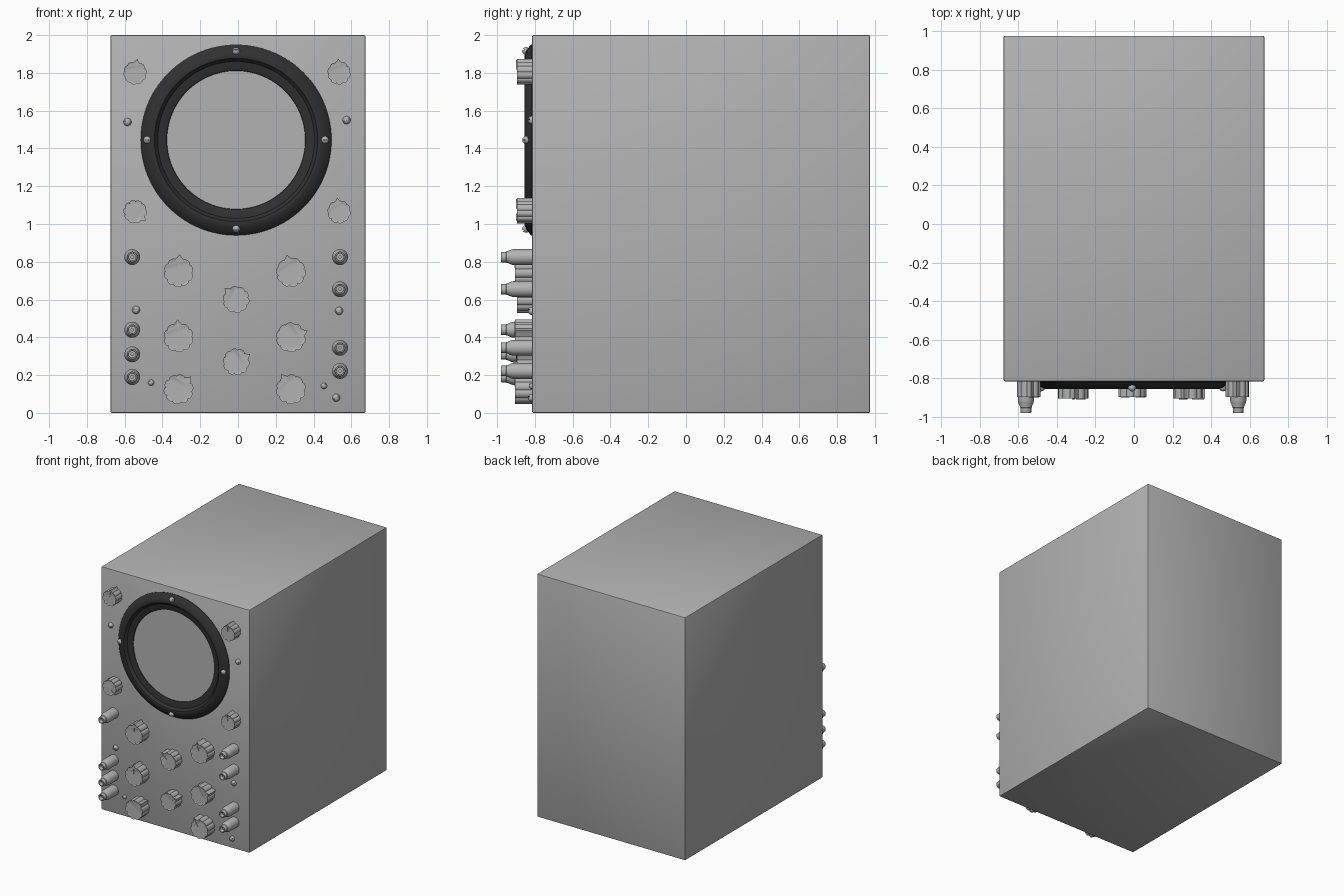
import bpy, bmesh, math
from mathutils import Matrix, Vector

cube = bpy.data.objects.get("Cube")
if cube:
    bpy.data.objects.remove(cube, do_unlink=True)

PANEL_Y = -0.815


def material(name, value):
    m = bpy.data.materials.new(name)
    m.use_nodes = True
    m.diffuse_color = (value, value, value, 1)
    bsdf = next(n for n in m.node_tree.nodes if n.type == 'BSDF_PRINCIPLED')
    bsdf.inputs["Base Color"].default_value = (value, value, value, 1)
    return m


grey = material("instrument grey", 0.45)
black = material("bezel black", 0.03)


def link(name, mesh, loc=(0, 0, 0), rot=(0, 0, 0)):
    ob = bpy.data.objects.new(name, mesh)
    ob.location, ob.rotation_euler = loc, rot
    bpy.context.collection.objects.link(ob)
    return ob


def finish(name, bm, mat, smooth=True):
    bmesh.ops.recalc_face_normals(bm, faces=bm.faces)
    mesh = bpy.data.meshes.new(name)
    bm.to_mesh(mesh)
    bm.free()
    mesh.materials.append(mat)
    ob = link(name, mesh)
    if smooth:
        bpy.ops.object.select_all(action='DESELECT')
        ob.select_set(True)
        bpy.context.view_layer.objects.active = ob
        bpy.ops.object.shade_smooth_by_angle(angle=math.radians(35))
    return ob


def lathe(name, profile, mat, segs=32):
    """Turn (radius, depth) points around the axis pointing out of the panel."""
    bm = bmesh.new()
    verts = [bm.verts.new((r, -d, 0)) for r, d in profile]
    edges = [bm.edges.new(pair) for pair in zip(verts, verts[1:])]
    bmesh.ops.spin(bm, geom=verts + edges, axis=(0, 1, 0), cent=(0, 0, 0),
                   angle=math.tau, steps=segs, use_merge=False)
    bmesh.ops.remove_doubles(bm, verts=bm.verts, dist=1e-5)
    return finish(name, bm, mat)


def box(name, size, mat, bevel=0.0):
    bm = bmesh.new()
    bmesh.ops.create_cube(bm, size=1, matrix=Matrix.Diagonal((*size, 1)))
    if bevel:
        bmesh.ops.bevel(bm, geom=bm.edges[:], offset=bevel, segments=2,
                        profile=0.5, affect='EDGES')
    return finish(name, bm, mat, bevel > 0)


# Case
case = box("case", (1.35, 1.79, 2.0), grey, 0.008)
case.location = (0, 0.08, 1)

# Round display and its bezel
CX, CZ = -0.01, 1.445
bezel = lathe("display_bezel", [
    (0.363, -0.004), (0.368, 0.008), (0.385, 0.014), (0.415, 0.018), (0.425, 0.03),
    (0.432, 0.038), (0.442, 0.04), (0.455, 0.038), (0.475, 0.029), (0.495, 0.014),
    (0.505, 0.004), (0.505, -0.004)], black, 96)
bezel.location = (CX, PANEL_Y, CZ)
screen = lathe("display_screen", [(0, 0.005), (0.366, 0.005)], grey, 96)
screen.location = (CX, PANEL_Y, CZ)

# Slotted screw head, shared by every screw
screw = lathe("bezel_screw", [(0, 0.022), (0.008, 0.021), (0.015, 0.016), (0.02, 0.007),
                              (0.02, -0.012), (0, -0.012)], grey, 20)
cutter = box("slot_cutter", (0.06, 0.02, 0.006), grey)
cutter.location.y = -0.024
cutter.hide_render = True
mod = screw.modifiers.new("slot", 'BOOLEAN')
mod.object = cutter
mod.operation = 'DIFFERENCE'
bpy.context.view_layer.objects.active = screw
bpy.ops.object.modifier_apply(modifier=mod.name)
bpy.data.objects.remove(cutter, do_unlink=True)
screw_mesh = screw.data
bpy.data.objects.remove(screw, do_unlink=True)

# Bezel screws lean outward with the slope of the bezel
for i in range(4):
    a = i * math.pi / 2
    out = Vector((math.cos(a), 0, math.sin(a)))
    ob = link("bezel_screw", screw_mesh)
    ob.location = Vector((CX, PANEL_Y - 0.03, CZ)) + out * 0.47
    lean = Vector((0, -1, 0)) + out * 0.5
    ob.rotation_euler = Vector((0, -1, 0)).rotation_difference(lean).to_euler()

# Panel screws: x, z, scale
for x, z, s in [(-0.585, 1.54, 1.05), (0.575, 1.55, 1.05), (-0.54, 0.545, 1.05),
                (0.535, 0.54, 1.05), (-0.46, 0.16, 0.8), (0.455, 0.143, 0.8), (0.52, 0.08, 1)]:
    ob = link("panel_screw", screw_mesh, (x, PANEL_Y, z), (0, x * 5, 0))
    ob.scale = (s, s, s)


def knob(name, radius, depth, lobes=10, steps=80):
    """Fluted knob whose pointer ridge aims at +z."""
    bm = bmesh.new()
    ring = []
    for i in range(steps):
        a = math.tau * i / steps
        r = radius * (0.9 + 0.1 * abs(math.cos(lobes * a / 2)) ** 0.6)
        off = min(a, math.tau - a)
        r = max(r, radius * (1.2 - 1.3 * off))
        ring.append(bm.verts.new((r * math.sin(a), 0.003, r * math.cos(a))))
    face = bm.faces.new(ring)
    ext = bmesh.ops.extrude_face_region(bm, geom=[face])
    top = [g for g in ext["geom"] if isinstance(g, bmesh.types.BMVert)]
    bmesh.ops.translate(bm, verts=top, vec=(0, -depth - 0.003, 0))
    cap = next(g for g in ext["geom"] if isinstance(g, bmesh.types.BMFace))
    bmesh.ops.inset_region(bm, faces=[cap], thickness=0.003, depth=0.002)
    # Raised indicator line on the face
    line = Matrix.Translation((0, -depth - 0.002, radius * 0.7))
    bmesh.ops.create_cube(bm, size=1, matrix=line @ Matrix.Diagonal((0.005, 0.004, radius * 0.8, 1)))
    return finish(name, bm, grey)


def place_knobs(name, radius, depth, spots):
    first = knob(name, radius, depth)
    mesh = first.data
    bpy.data.objects.remove(first, do_unlink=True)
    for x, z, turn in spots:
        link(name, mesh, (x, PANEL_Y, z), (0, math.radians(turn), 0))


# Knobs: x, z, clockwise pointer angle in degrees
place_knobs("corner_knob", 0.062, 0.08, [
    (-0.545, 1.8, 9), (0.535, 1.8, -4), (-0.545, 1.065, 130), (0.535, 1.065, -8)])
place_knobs("large_knob", 0.079, 0.09, [
    (-0.315, 0.745, 4), (0.28, 0.745, -13), (-0.315, 0.4, -3),
    (0.28, 0.4, 68), (-0.315, 0.125, 45), (0.28, 0.125, -32)])
place_knobs("centre_knob", 0.071, 0.08, [(-0.01, 0.6, -45), (-0.01, 0.27, 62)])

# Coaxial sockets with a centre pin
socket = lathe("socket", [
    (0.042, -0.004), (0.042, 0.1), (0.039, 0.112), (0.031, 0.13), (0.031, 0.135),
    (0.028, 0.138), (0.028, 0.162), (0.026, 0.165), (0.02, 0.165), (0.018, 0.162),
    (0.018, 0.12), (0.009, 0.12), (0.009, 0.145), (0, 0.147)], grey, 28)
socket_mesh = socket.data
bpy.data.objects.remove(socket, do_unlink=True)
for x, heights in [(-0.56, (0.825, 0.44, 0.31, 0.19)), (0.54, (0.825, 0.655, 0.345, 0.222))]:
    for z in heights:
        link("socket", socket_mesh, (x, PANEL_Y, z))
